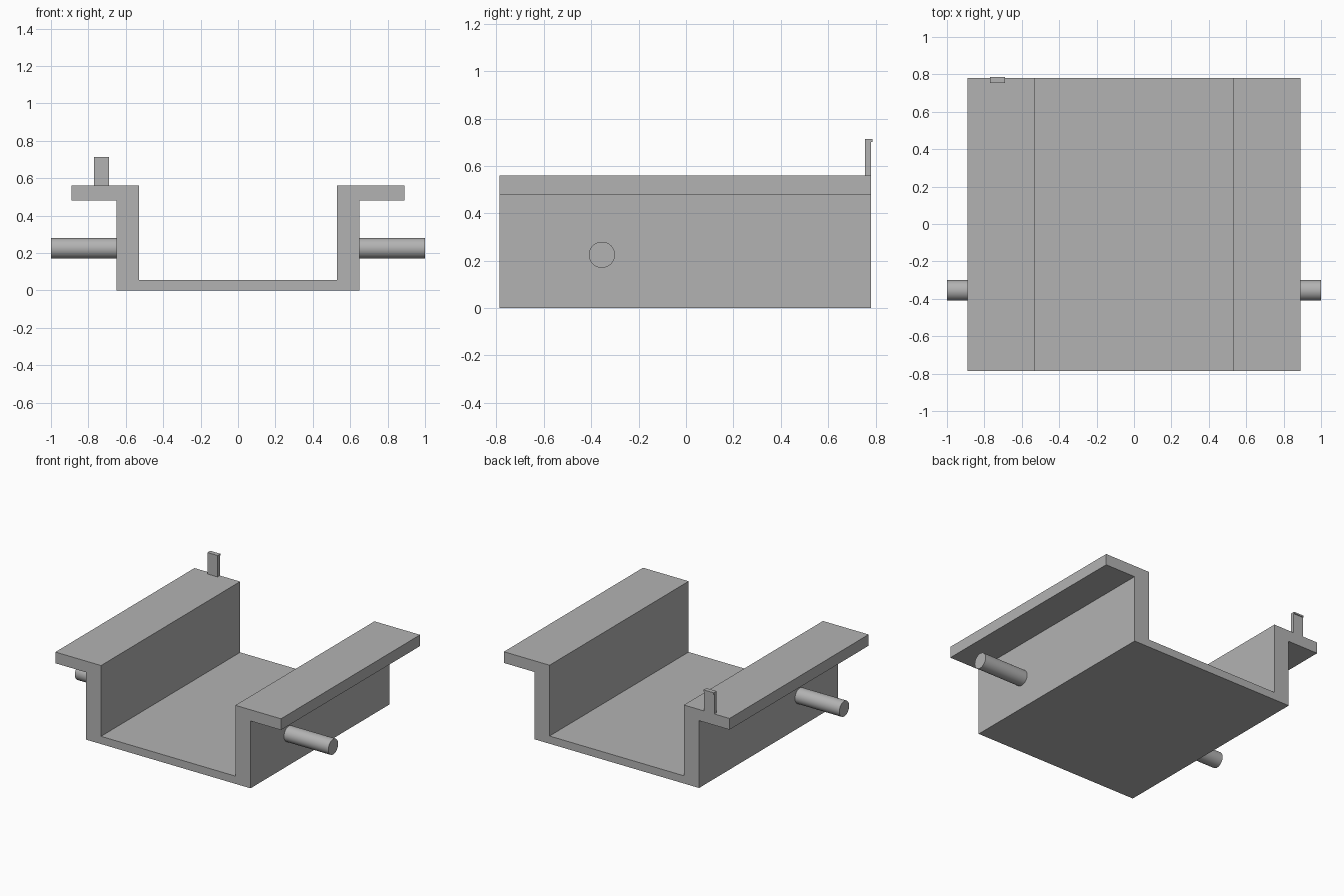
import bpy, bmesh, math

cube = bpy.data.objects.get("Cube")
if cube:
    bpy.data.objects.remove(cube, do_unlink=True)

grey = bpy.data.materials.new("plain_grey")
grey.use_nodes = True
colour = (0.45, 0.45, 0.45, 1)
grey.diffuse_color = colour
grey.node_tree.nodes["Principled BSDF"].inputs["Base Color"].default_value = colour


def extrude_profile(name, points, axis, start, end):
    """Sweep a closed outline along x or y; points are (other axis, z)."""
    bm = bmesh.new()
    place = {"x": lambda p: (start, p[0], p[1]), "y": lambda p: (p[0], start, p[1])}[axis]
    face = bm.faces.new([bm.verts.new(place(p)) for p in points])
    swept = bmesh.ops.extrude_face_region(bm, geom=[face])["geom"]
    shift = (end - start, 0, 0) if axis == "x" else (0, end - start, 0)
    bmesh.ops.translate(bm, vec=shift, verts=[g for g in swept if isinstance(g, bmesh.types.BMVert)])
    bmesh.ops.recalc_face_normals(bm, faces=bm.faces)
    mesh = bpy.data.meshes.new(name)
    bm.to_mesh(mesh)
    bm.free()
    mesh.materials.append(grey)
    obj = bpy.data.objects.new(name, mesh)
    bpy.context.collection.objects.link(obj)
    return obj


# Flanged channel: floor, walls and outward flanges in one section
half = [(0.65, 0), (0.65, 0.48), (0.89, 0.48), (0.89, 0.56), (0.53, 0.56), (0.53, 0.055)]
section = half + [(-x, z) for x, z in reversed(half)]
extrude_profile("channel_body", section, "y", -0.787, 0.781)

# Upright tab with a small lip at its top rear edge
tab = [(0.755, 0.56), (0.781, 0.56), (0.781, 0.702), (0.787, 0.702), (0.787, 0.713), (0.755, 0.713)]
extrude_profile("upright_tab", tab, "x", -0.77, -0.69)

# Side pins
for name, side in (("left_pin", 1), ("right_pin", -1)):
    bpy.ops.mesh.primitive_cylinder_add(vertices=48, radius=0.055, depth=0.35,
                                        location=(side * 0.825, -0.355, 0.225),
                                        rotation=(0, math.pi / 2, 0))
    pin = bpy.context.object
    pin.name = name
    pin.data.materials.append(grey)
    bpy.ops.object.shade_smooth_by_angle(angle=math.radians(30))
